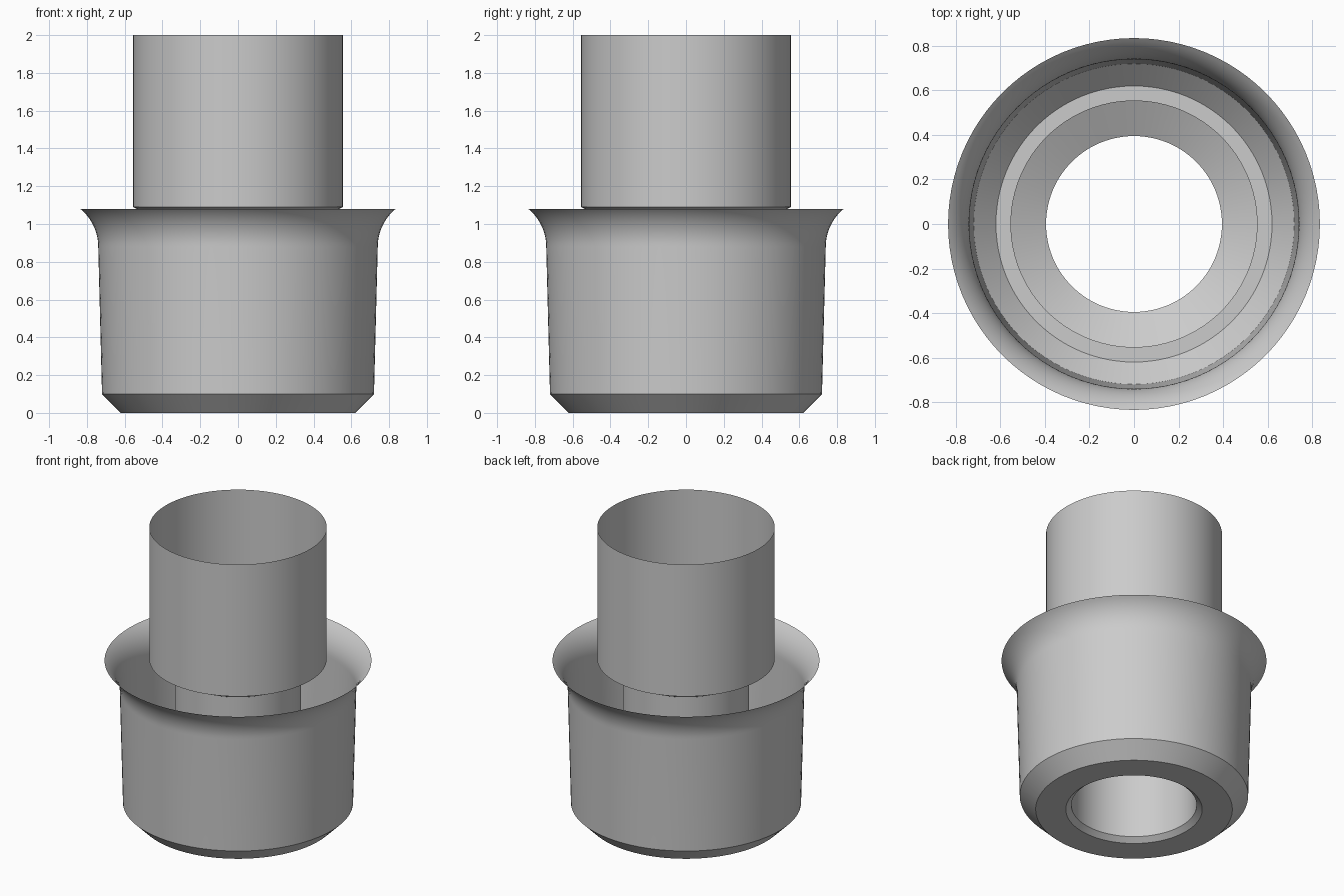
import bpy
import math

SEGMENTS = 96

cube = bpy.data.objects.get("Cube")
if cube:
    bpy.data.objects.remove(cube, do_unlink=True)

grey = bpy.data.materials.new("plain grey")
grey.use_nodes = True
colour = (0.6, 0.6, 0.6, 1)
grey.diffuse_color = colour
grey.node_tree.nodes["Principled BSDF"].inputs["Base Color"].default_value = colour


def lathe(name, profile):
    """Revolve (radius, height) points, listed bottom to top, into a thin shell."""
    verts, faces = [], []
    for r, z in profile:
        for i in range(SEGMENTS):
            a = math.tau * i / SEGMENTS
            verts.append((r * math.cos(a), r * math.sin(a), z))
    for row in range(len(profile) - 1):
        for i in range(SEGMENTS):
            j = (i + 1) % SEGMENTS
            low, high = row * SEGMENTS, (row + 1) * SEGMENTS
            faces.append((low + i, low + j, high + j, high + i))
    mesh = bpy.data.meshes.new(name)
    mesh.from_pydata(verts, [], faces)
    mesh.materials.append(grey)
    obj = bpy.data.objects.new(name, mesh)
    bpy.context.collection.objects.link(obj)
    bpy.ops.object.select_all(action="DESELECT")
    obj.select_set(True)
    bpy.context.view_layer.objects.active = obj
    bpy.ops.object.shade_smooth_by_angle(angle=math.radians(25))
    return obj


# Outer cup: flat floor, chamfer, tapered wall and flared rim
flare_radius, flare_angle, steps = 0.258, math.radians(50.8), 12
flare = []
for k in range(steps + 1):
    a = flare_angle * k / steps
    flare.append((0.74 + flare_radius * (1 - math.cos(a)),
                  0.88 + flare_radius * math.sin(a)))
lathe("outer_cup", [(0.43, 0), (0.62, 0), (0.72, 0.1)] + flare)

# Inner sleeve: chamfered mouth, bore and shoulder below the neck
lathe("inner_sleeve", [(0.43, 0), (0.395, 0.03), (0.395, 1.01), (0.555, 1.09)])

# Open neck on top
lathe("upper_neck", [(0.555, 1.09), (0.555, 2)])
